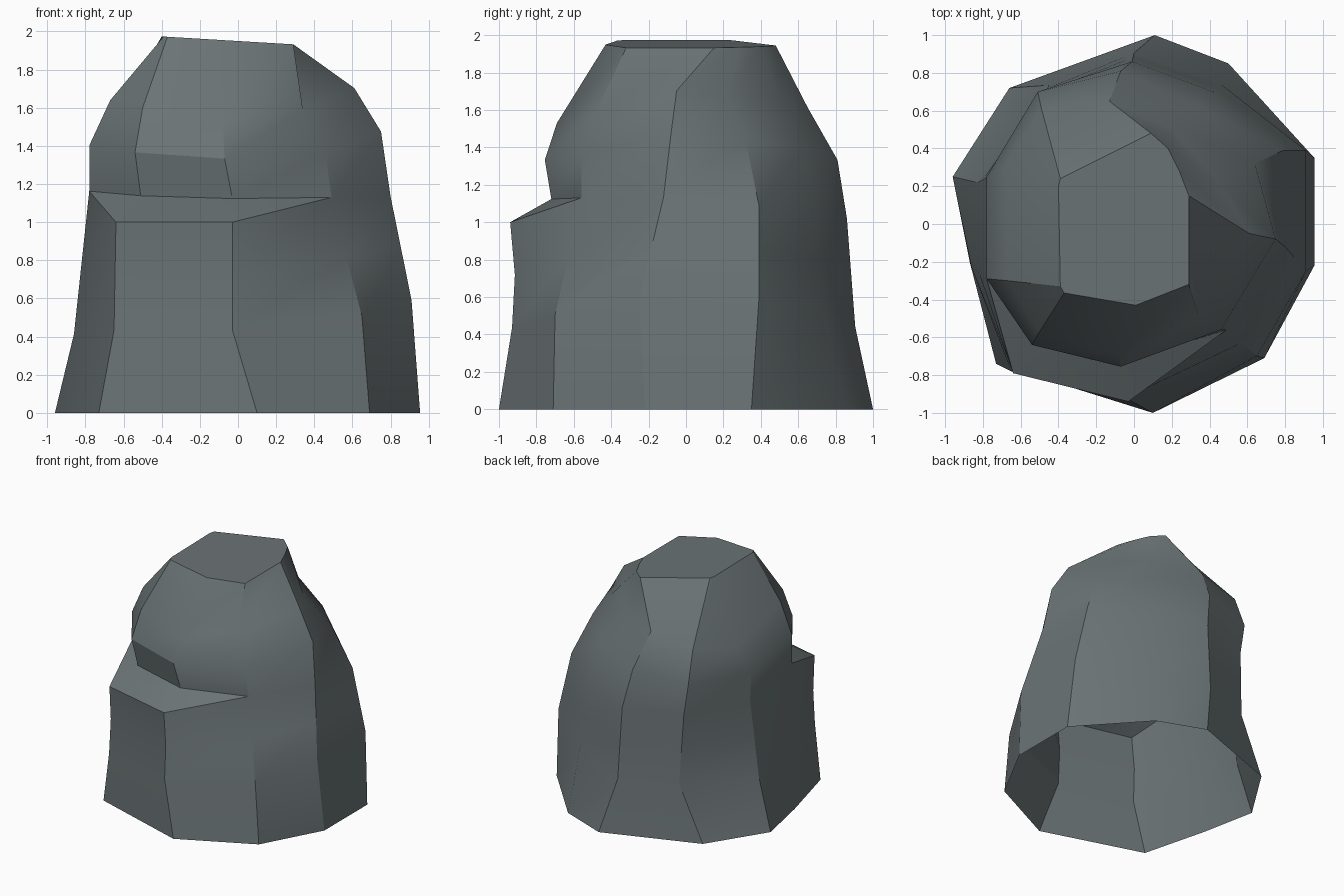
import bpy, bmesh
from mathutils import Vector

if "Cube" in bpy.data.objects:
    bpy.data.objects.remove(bpy.data.objects["Cube"])

# Slate stone colour
stone = bpy.data.materials.new("slate_grey")
stone.diffuse_color = (0.145, 0.172, 0.178, 1)
stone.use_nodes = True
stone.node_tree.nodes["Principled BSDF"].inputs["Base Color"].default_value = stone.diffuse_color


def ring(z, tilt_x, tilt_y, pts, lift={}):
    """Ten-sided outline on a tilted plane; lift moves single corners up or down."""
    return [Vector((x, y, z + tilt_x * x + tilt_y * y + lift.get(i, 0)))
            for i, (x, y) in enumerate(pts)]


# Outlines run counter-clockwise from the front-left corner
base = ring(0, 0, 0, [(-.73, -.74), (.1, -1), (.69, -.71), (.955, -.22), (.955, .35),
                      (.5, .85), (.11, 1), (-.66, .72), (-.96, .25), (-.87, -.2)])
lower = ring(.5, .1, 0, [(-.65, -.78), (-.03, -.93), (.65, -.70), (.91, -.25), (.91, .39),
                         (.46, .74), (0, .905), (-.45, .735), (-.83, .22), (-.86, -.23)],
             {1: -.06, 2: -.06, 6: -.06})
neck = ring(1.1, .03, -.09, [(-.51, -.6), (-.03, -.72), (.49, -.56), (.80, -.12), (.79, .39),
                             (.42, .70), (-.01, .86), (-.47, .70), (-.77, .25), (-.78, -.29)],
            {1: -.04, 2: -.035, 9: .06})
brow = ring(1.37, .1, 0, [(-.54, -.64), (-.07, -.755), (.46, -.56), (.75, -.08), (.64, .32),
                          (.35, .62), (-.07, .81), (-.51, .7), (-.78, .25), (-.78, -.29)],
            {0: .05, 1: -.03, 2: -.06, 3: .03, 6: -.03, 7: -.04, 9: .11})
crown = ring(1.63, .12, 0, [(-.5, -.57), (-.08, -.69), (.34, -.48), (.61, -.05), (.45, .22),
                            (.21, .5), (-.13, .65), (-.49, .61), (-.68, .31), (-.67, -.3)],
             {0: .03, 1: -.09, 2: -.08, 7: -.03, 8: -.05, 9: .09})
top = ring(1.95, -.06, 0, [(-.37, -.365), (.01, -.43), (.29, -.32), (.29, .15), (.24, .28),
                           (.18, .40), (.09, .48), (-.39, .24), (-.40, .2), (-.39, -.33)])

# Front shelf: the two front corners step outward below the neck
shelf = [p.copy() for p in neck]
shelf[0] = Vector((-.64, -.79, 1.0))
shelf[1] = Vector((-.03, -.94, 1.0))

# Middle band, slightly dented at the front
middle = [a.lerp(b, .5) for a, b in zip(lower, shelf)]
for p in middle[:2]:
    p.y += .02

# Skin the outlines; the underside stays open
bm = bmesh.new()
rows = [[bm.verts.new(p) for p in r]
        for r in (base, lower, middle, shelf, neck, brow, crown, top)]
for lo, hi in zip(rows, rows[1:]):
    for i in range(10):
        j = (i + 1) % 10
        bm.faces.new((lo[i], lo[j], hi[j], hi[i]))
bm.faces.new(rows[-1])
bmesh.ops.remove_doubles(bm, verts=bm.verts, dist=.001)

mesh = bpy.data.meshes.new("rock")
bm.to_mesh(mesh)
bm.free()
mesh.materials.append(stone)
rock = bpy.data.objects.new("rock", mesh)
bpy.context.collection.objects.link(rock)
bpy.context.view_layer.objects.active = rock
rock.select_set(True)
bpy.ops.object.shade_smooth_by_angle(angle=.5)
